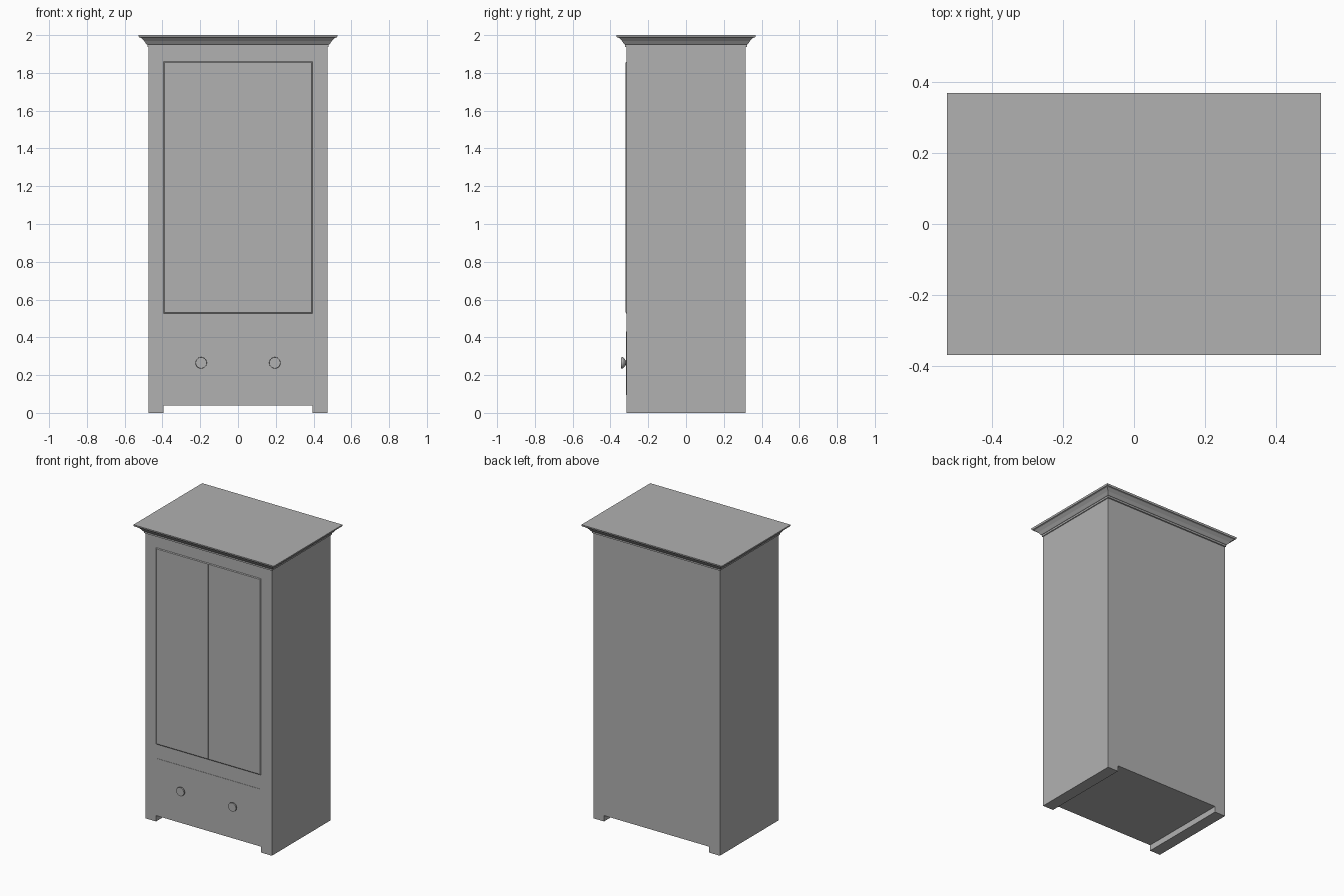
import bpy, bmesh
from math import cos, sin, tau, radians

if "Cube" in bpy.data.objects:
    bpy.data.objects.remove(bpy.data.objects["Cube"])

W, D = 0.475, 0.315      # body half width and half depth

# One plain dark grey for the whole piece
grey = bpy.data.materials.new("grey_paint")
grey.diffuse_color = (0.44, 0.44, 0.44, 1)
grey.use_nodes = True
grey.node_tree.nodes["Principled BSDF"].inputs["Base Color"].default_value = grey.diffuse_color


def loft(name, rings, smooth=False):
    """Skin a list of equal-length point rings and cap both ends."""
    bm = bmesh.new()
    loops = [[bm.verts.new(p) for p in ring] for ring in rings]
    n = len(loops[0])
    for a, b in zip(loops, loops[1:]):
        for i in range(n):
            j = (i + 1) % n
            bm.faces.new((a[i], a[j], b[j], b[i]))
    bm.faces.new(loops[0][::-1])
    bm.faces.new(loops[-1])
    bmesh.ops.recalc_face_normals(bm, faces=bm.faces)
    mesh = bpy.data.meshes.new(name)
    bm.to_mesh(mesh)
    bm.free()
    mesh.materials.append(grey)
    ob = bpy.data.objects.new(name, mesh)
    bpy.context.collection.objects.link(ob)
    if smooth:
        bpy.ops.object.select_all(action='DESELECT')
        ob.select_set(True)
        bpy.context.view_layer.objects.active = ob
        bpy.ops.object.shade_smooth_by_angle(angle=radians(35))
    return ob


def rect(x, y, z):
    return [(-x, -y, z), (x, -y, z), (x, y, z), (-x, y, z)]


def panel(name, x0, x1, z0, z1, out, left=0, right=0, ends=0):
    """Thin front panel standing proud by `out`, with optional sloped edges."""
    f, b = -D - out, -D + 0.0005
    back = [(x0, b, z0), (x1, b, z0), (x1, b, z1), (x0, b, z1)]
    x0, x1, z0, z1 = x0 + left, x1 - right, z0 + ends, z1 - ends
    front = [(x0, f, z0), (x1, f, z0), (x1, f, z1), (x0, f, z1)]
    return loft(name, [back, front])


# Carcass: front outline with the cut-out between the feet, run through the depth
outline = [(-W, 0), (-0.395, 0), (-0.395, 0.04), (0.395, 0.04),
           (0.395, 0), (W, 0), (W, 1.94), (-W, 1.94)]
loft("body", [[(x, y, z) for x, z in outline] for y in (-D, D)])

# Cornice: (overhang, height) moulding profile carried around all four sides
cornice = [(0.0, 1.936), (0.005, 1.938), (0.005, 1.950), (0.010, 1.952),
           (0.022, 1.969), (0.038, 1.985), (0.048, 1.988), (0.051, 1.993),
           (0.052, 2.0)]
loft("cornice", [rect(W + o, D + o + 0.002, z) for o, z in cornice])

# Pair of doors with sloped outer edges, and the drawer front
panel("left_door", -0.395, -0.001, 0.525, 1.86, 0.004, left=0.006, ends=0.006)
panel("right_door", 0.001, 0.395, 0.525, 1.86, 0.004, right=0.006, ends=0.006)
panel("drawer_front", -0.39, 0.39, 0.095, 0.43, 0.002)

# Turned knobs with flat faces: (radius, distance in front of the body)
knob = [(0.012, 0.0), (0.012, 0.004), (0.022, 0.011), (0.029, 0.018),
        (0.030, 0.021), (0.029, 0.028)]
for side, cx in (("left", -0.195), ("right", 0.195)):
    loft(side + "_knob",
         [[(cx + r * cos(tau * i / 32), -D - d, 0.265 + r * sin(tau * i / 32))
           for i in range(32)] for r, d in knob], smooth=True)
